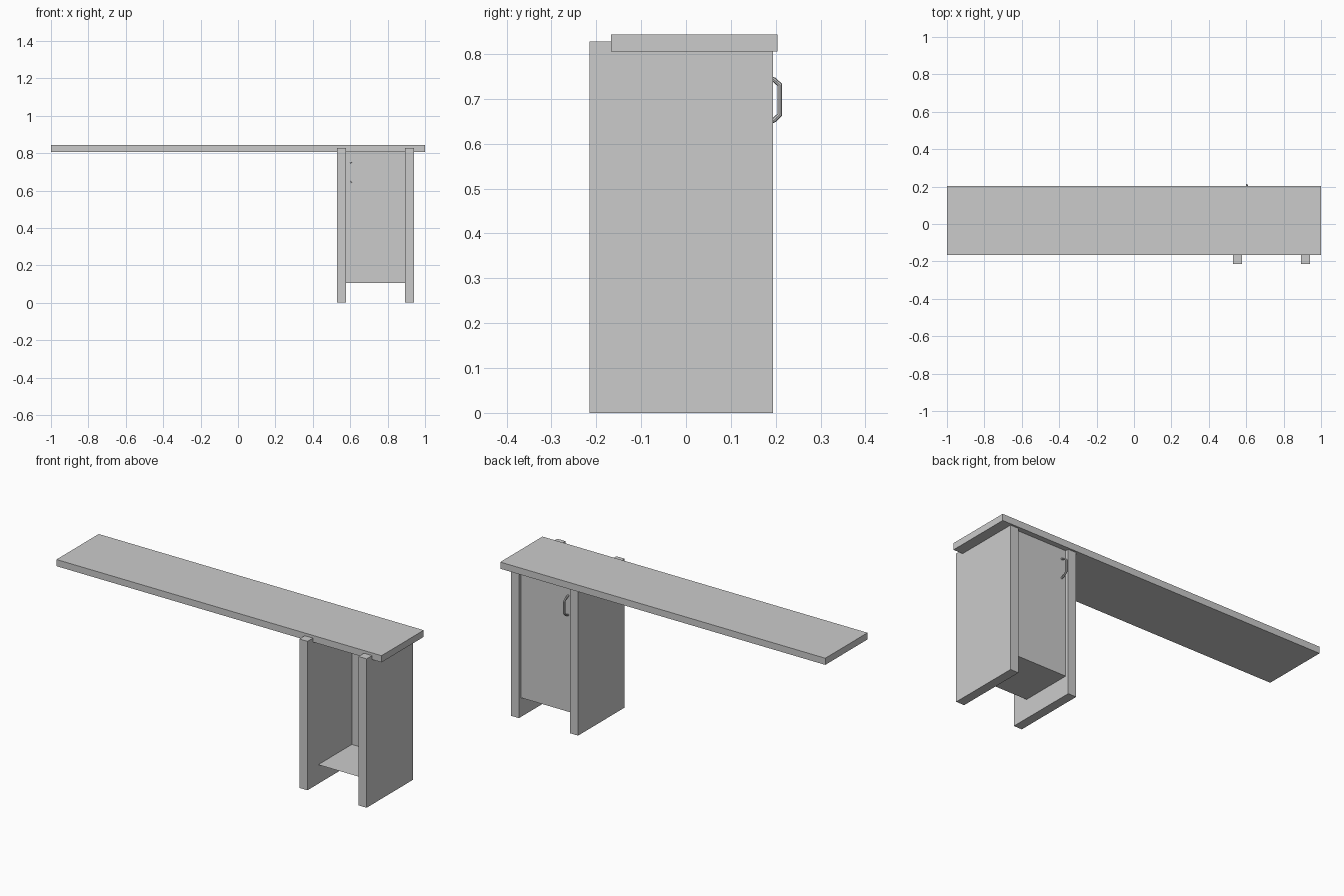
import bpy

if "Cube" in bpy.data.objects:
    bpy.data.objects.remove(bpy.data.objects["Cube"])


def box(name, x, y, z):
    """Box from (min, max) ranges on each axis."""
    bpy.ops.mesh.primitive_cube_add(size=1, location=[sum(r) / 2 for r in (x, y, z)])
    ob = bpy.context.object
    ob.name = name
    ob.scale = [r[1] - r[0] for r in (x, y, z)]
    bpy.ops.object.transform_apply(location=False, rotation=False, scale=True)
    return ob


def sheet(name, corners):
    """Single flat panel without thickness."""
    me = bpy.data.meshes.new(name)
    me.from_pydata(corners, [], [(0, 1, 2, 3)])
    ob = bpy.data.objects.new(name, me)
    bpy.context.collection.objects.link(ob)
    return ob


# Long worktop
box("worktop", (-1, 1), (-0.167, 0.204), (0.806, 0.843))

# Two upright cabinet sides, their tops notched into the worktop
for name, x0 in (("cabinet_side_left", 0.528), ("cabinet_side_right", 0.892)):
    box(name, (x0, x0 + 0.05), (-0.215, 0.194), (0, 0.828))

# Thin door and cabinet floor between the sides
xa, xb, door_y, shelf_y, low, high = 0.578, 0.892, 0.175, -0.12, 0.106, 0.806
sheet("door", [(xb, door_y, low), (xa, door_y, low), (xa, door_y, high), (xb, door_y, high)])
sheet("cabinet_floor", [(xa, shelf_y, low), (xb, shelf_y, low), (xb, door_y, low), (xa, door_y, low)])

# Bent bar handle, ends passing just through the door
path = [(0.171, 0.753), (0.197, 0.742), (0.209, 0.731),
        (0.209, 0.665), (0.197, 0.653), (0.171, 0.643)]
cu = bpy.data.curves.new("door_handle", "CURVE")
cu.dimensions = "3D"
cu.bevel_depth = 0.0055
cu.bevel_resolution = 2
cu.use_fill_caps = True
sp = cu.splines.new("POLY")
sp.points.add(len(path) - 1)
for p, (y, z) in zip(sp.points, path):
    p.co = (0.603, y, z, 1)
sp.use_smooth = False
bpy.context.collection.objects.link(bpy.data.objects.new("door_handle", cu))
